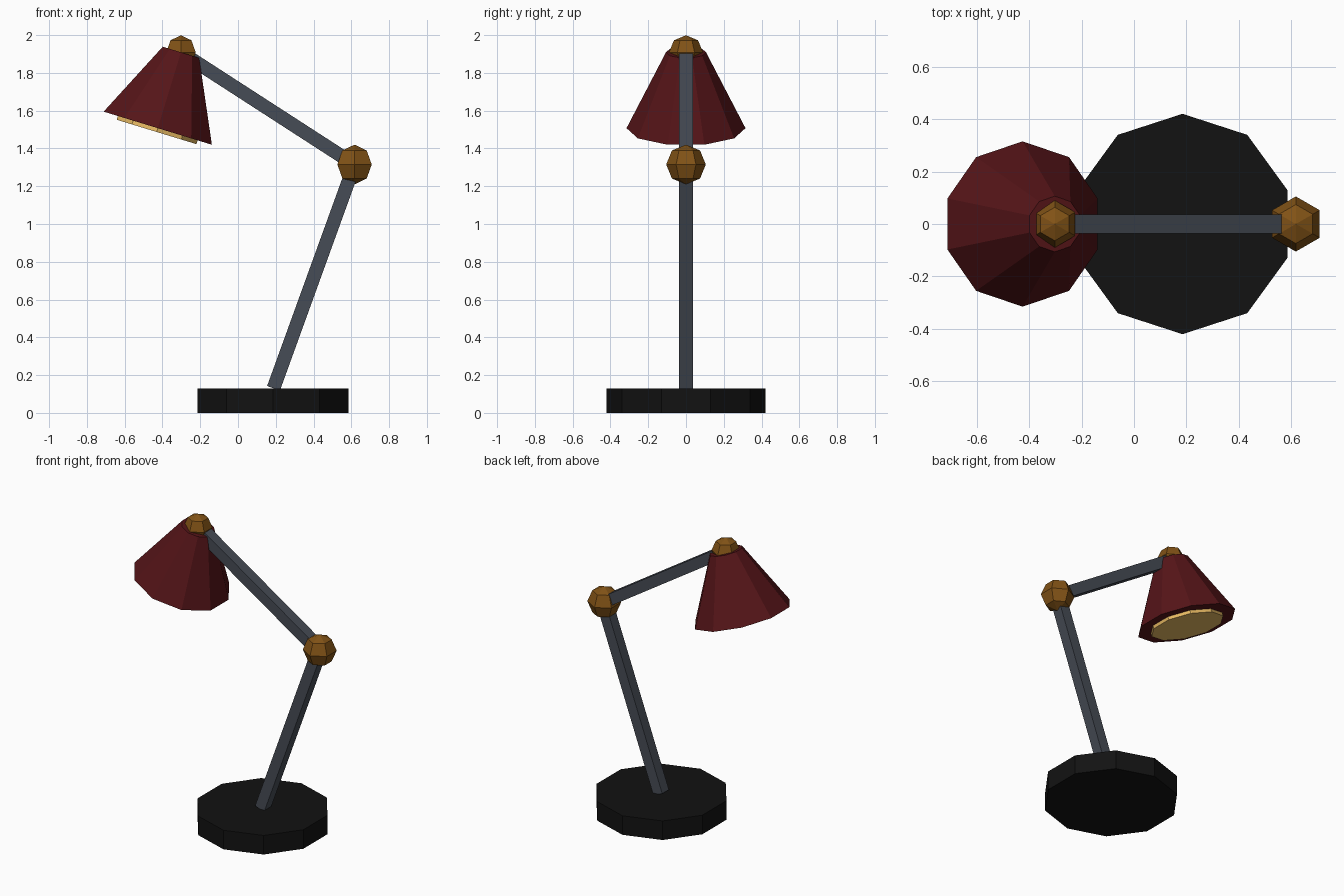
import bpy, bmesh, math
from mathutils import Vector

if "Cube" in bpy.data.objects:
    bpy.data.objects.remove(bpy.data.objects["Cube"])


def material(name, rgb):
    m = bpy.data.materials.new(name)
    m.diffuse_color = (*rgb, 1)
    m.use_nodes = True
    m.node_tree.nodes["Principled BSDF"].inputs["Base Color"].default_value = m.diffuse_color
    return m


BLACK = material("black", (0.006, 0.006, 0.006))
STEEL = material("grey steel", (0.062, 0.072, 0.092))
BRASS = material("brass", (0.22, 0.085, 0.008))
RED = material("dark red", (0.09, 0.007, 0.009))
GLOW = material("warm light", (0.9, 0.55, 0.14))


def lathe(name, origin, axis, profile, sides, mat, phase=0.0):
    """Flat-faced solid of (height, radius) rings around an axis in the xz plane."""
    origin, axis = Vector(origin), Vector(axis).normalized()
    u = Vector((0, 1, 0))
    v = axis.cross(u)
    bm = bmesh.new()
    rings = []
    for h, r in profile:
        ring = []
        for i in range(sides):
            a = phase + math.tau * i / sides
            ring.append(bm.verts.new(origin + axis * h + (u * math.cos(a) + v * math.sin(a)) * r))
        rings.append(ring)
    for low, high in zip(rings, rings[1:]):
        for i in range(sides):
            j = (i + 1) % sides
            bm.faces.new((low[i], low[j], high[j], high[i]))
    if profile[0][1] > 0:
        bm.faces.new(rings[0][::-1])
    if profile[-1][1] > 0:
        bm.faces.new(rings[-1])
    bmesh.ops.remove_doubles(bm, verts=bm.verts[:], dist=1e-5)
    bmesh.ops.recalc_face_normals(bm, faces=bm.faces[:])
    mesh = bpy.data.meshes.new(name)
    bm.to_mesh(mesh)
    bm.free()
    mesh.materials.append(mat)
    obj = bpy.data.objects.new(name, mesh)
    bpy.context.collection.objects.link(obj)
    return obj


def arm(name, start, end):
    d = Vector(end) - Vector(start)
    lathe(name, start, d, [(0, 0.051), (d.length, 0.051)], 4, STEEL, math.pi / 4)


def joint(name, centre, r):
    s = r * math.sqrt(0.5)
    lathe(name, centre, (0, 0, 1), [(-r, 0), (-s, s), (0, r), (s, s), (r, 0)], 6, BRASS)


FOOT = (0.188, 0, 0.13)
ELBOW = (0.617, 0, 1.315)
HEAD = (-0.302, 0, 1.909)

# Base and two arms
lathe("base", (0.185, 0, 0), (0, 0, 1), [(0, 0.42), (0.13, 0.42)], 10, BLACK)
arm("lower_arm", FOOT, ELBOW)
arm("upper_arm", ELBOW, HEAD)

# Ball joints
joint("elbow_joint", ELBOW, 0.105)
joint("head_joint", HEAD, 0.09)

# Tilted lampshade with the light disc under it
down = Vector((-math.sin(math.radians(17)), 0, -math.cos(math.radians(17))))
lathe("lampshade", HEAD, down, [(0, 0.106), (0.42, 0.315)], 10, RED)
lathe("light_disc", HEAD, down, [(0.40, 0.232), (0.441, 0.232)], 10, GLOW)
